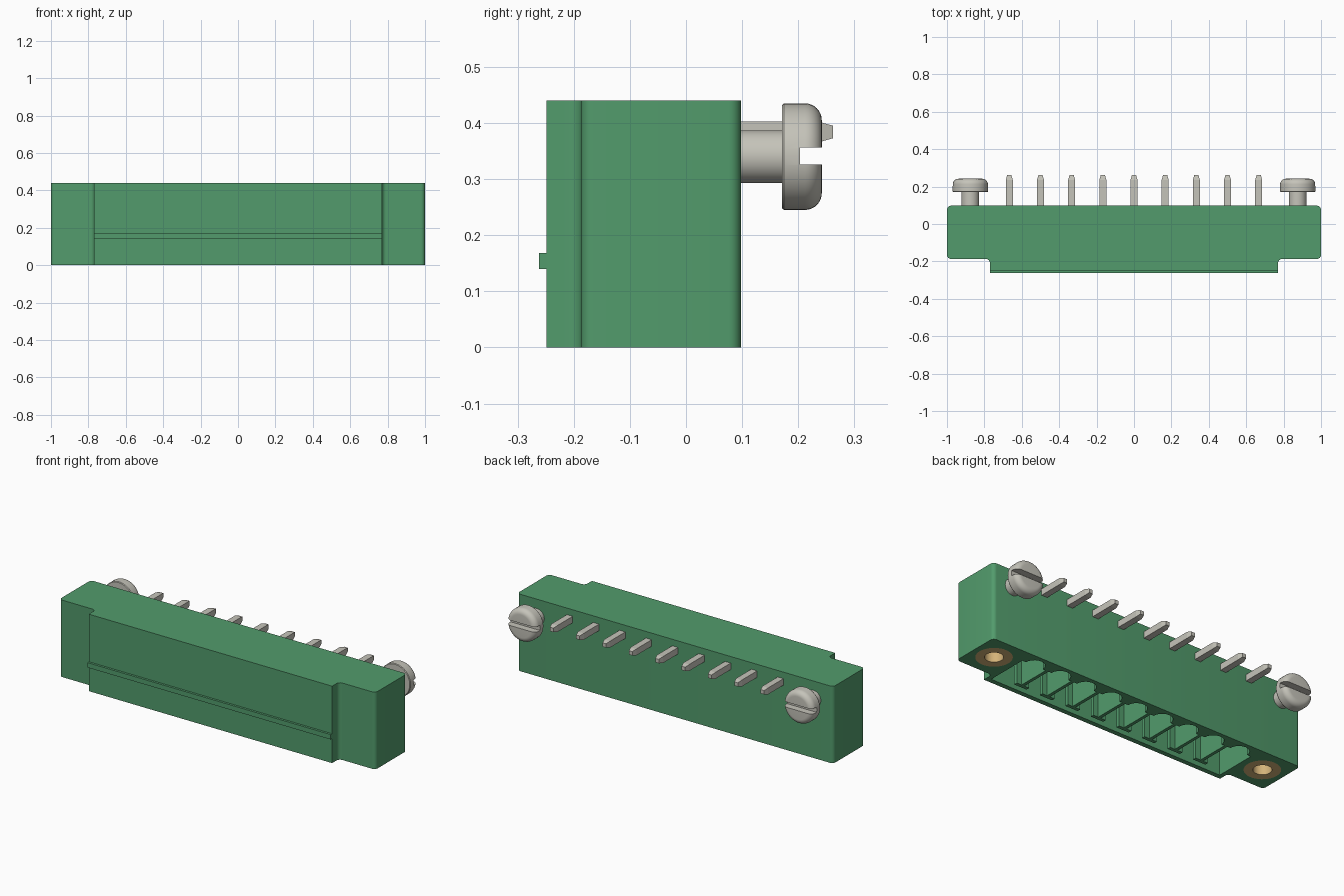
import bpy, bmesh, math
from mathutils import Vector, Matrix

old = bpy.data.objects.get("Cube")
if old:
    bpy.data.objects.remove(old, do_unlink=True)


def material(name, color):
    m = bpy.data.materials.new(name)
    m.use_nodes = True
    m.diffuse_color = (*color, 1)
    m.node_tree.nodes["Principled BSDF"].inputs["Base Color"].default_value = (*color, 1)
    return m


green = material("green plastic", (0.085, 0.33, 0.15))
metal = material("tinned metal", (0.56, 0.55, 0.49))
brass = material("brass", (0.66, 0.45, 0.19))

HEIGHT = 0.44
PITCH = 1 / 6
PINS = [(i - 4) * PITCH for i in range(9)]
SCREW_X = 0.875


def finish(name, bm, mat):
    bmesh.ops.recalc_face_normals(bm, faces=bm.faces)
    me = bpy.data.meshes.new(name)
    bm.to_mesh(me)
    bm.free()
    me.materials.append(mat)
    ob = bpy.data.objects.new(name, me)
    bpy.context.collection.objects.link(ob)
    return ob


def activate(ob):
    bpy.ops.object.select_all(action='DESELECT')
    ob.select_set(True)
    bpy.context.view_layer.objects.active = ob


def smooth(ob):
    activate(ob)
    bpy.ops.object.shade_smooth_by_angle(angle=math.radians(35))


def box(name, x, y, z, mat):
    bm = bmesh.new()
    bmesh.ops.create_cube(bm, size=1)
    for v in bm.verts:
        v.co = [(lo + hi) / 2 + c * (hi - lo) for c, (lo, hi) in zip(v.co, (x, y, z))]
    return finish(name, bm, mat)


def prism(name, outline, z0, z1, mat):
    bm = bmesh.new()
    face = bm.faces.new([bm.verts.new((x, y, z0)) for x, y in outline])
    top = bmesh.ops.extrude_face_region(bm, geom=[face])["geom"]
    for v in top:
        if isinstance(v, bmesh.types.BMVert):
            v.co.z = z1
    return finish(name, bm, mat)


def lathe(name, profile, matrix, mat, steps=40):
    """Turn a (radius, height) profile about z, then place it."""
    bm = bmesh.new()
    vs = [bm.verts.new((r, 0, h)) for r, h in profile]
    es = [bm.edges.new(p) for p in zip(vs, vs[1:])]
    bmesh.ops.spin(bm, geom=vs + es, axis=(0, 0, 1), cent=(0, 0, 0),
                   angle=math.tau, steps=steps)
    bmesh.ops.remove_doubles(bm, verts=bm.verts, dist=0.0001)
    bm.transform(matrix)
    return finish(name, bm, mat)


def arc(cx, cy, r, a0, a1, n=6):
    angles = [math.radians(a0 + (a1 - a0) * i / n) for i in range(n + 1)]
    return [(cx + r * math.cos(a), cy + r * math.sin(a)) for a in angles]


def cut(ob, cutter):
    cutter.hide_render = True
    mod = ob.modifiers.new("cut", 'BOOLEAN')
    mod.operation = 'DIFFERENCE'
    mod.solver = 'EXACT'
    mod.object = cutter
    activate(ob)
    bpy.ops.object.modifier_apply(modifier=mod.name)
    bpy.data.objects.remove(cutter, do_unlink=True)


# Housing: half outline mirrored, with rounded corners and a stepped front
R = 0.022
half = [(0.77, -0.249)]
half += arc(0.77 + R, -0.187 - R, R, 180, 90)
half += arc(1 - R, -0.187 + R, R, -90, 0)
half += arc(1 - R, 0.098 - R, R, 0, 90)
outline = half + [(-x, y) for x, y in reversed(half)]
housing = prism("housing", outline, 0, HEIGHT, green)

# Plug cavity with a round lobe for each contact along its back wall
lobes = [p for x in reversed(PINS) for p in arc(x, 0.02, 0.055, 0, 180, 10)]
cavity = [(-0.745, -0.222), (0.745, -0.222), (0.745, 0.02)] + lobes + [(-0.745, 0.02)]
cut(housing, prism("cavity_cutter", cavity, -0.05, 0.3, green))

# Sockets for the threaded inserts
for s in (-1, 1):
    socket = arc(s * SCREW_X, -0.045, 0.094, 0, 351, 39)
    cut(housing, prism("socket_cutter", socket, -0.05, 0.3, green))
smooth(housing)

# Long rib on the front
box("front_rib", (-0.77, 0.77), (-0.262, -0.24), (0.14, 0.168), green)

# T-shaped walls between the contacts
for i in range(8):
    x = (i - 3.5) * PITCH
    box(f"divider_{i + 1}", (x - 0.009, x + 0.009), (-0.18, 0.025), (0, 0.31), green)
    box(f"divider_bar_{i + 1}", (x - 0.04, x + 0.04), (-0.188, -0.168), (0, 0.31), green)

# Bent contact pins with tapered tips
W = 0.0185
PIN_Z = 0.384
for i, x in enumerate(PINS):
    bm = bmesh.new()
    rings = []
    stations = [((-0.065, 0.12), W * 0.6, 0), ((-0.065, 0.15), W, 0),
                ((-0.065, PIN_Z), W, 1), ((0.236, PIN_Z), W, 2),
                ((0.262, PIN_Z), W * 0.6, 2)]
    for (y, z), w, kind in stations:
        ring = []
        for a, b in ((-1, -1), (1, -1), (1, 1), (-1, 1)):
            dy = 0 if kind == 2 else b * w
            dz = (0, -b * w, -b * w)[kind]
            ring.append(bm.verts.new((x + a * w, y + dy, z + dz)))
        rings.append(ring)
    for lo, hi in zip(rings, rings[1:]):
        for k in range(4):
            bm.faces.new((lo[k], lo[k - 1], hi[k - 1], hi[k]))
    bm.faces.new(rings[0])
    bm.faces.new(rings[-1])
    finish(f"pin_{i + 1}", bm, metal)

# Slotted screws and threaded inserts at both ends
for s, side in ((-1, "right"), (1, "left")):
    place = Matrix.Translation((s * SCREW_X, 0, 0.34)) @ Matrix.Rotation(-math.pi / 2, 4, 'X')
    profile = [(0, 0.07), (0.047, 0.07), (0.047, 0.171), (0.092, 0.171), (0.095, 0.175)]
    profile += arc(0.065, 0.212, 0.03, 0, 90, 8) + [(0, 0.242)]
    screw = lathe(f"{side}_screw", profile, place, metal)
    cx = s * SCREW_X
    cut(screw, box("slot_cutter", (cx - 0.2, cx + 0.2), (0.203, 0.3), (0.326, 0.356), metal))
    smooth(screw)

    bore = [(0, 0.27), (0.048, 0.27), (0.048, 0), (0.094, 0), (0.094, 0.295), (0, 0.295)]
    smooth(lathe(f"{side}_insert", bore,
                 Matrix.Translation((cx, -0.045, 0)), brass))
